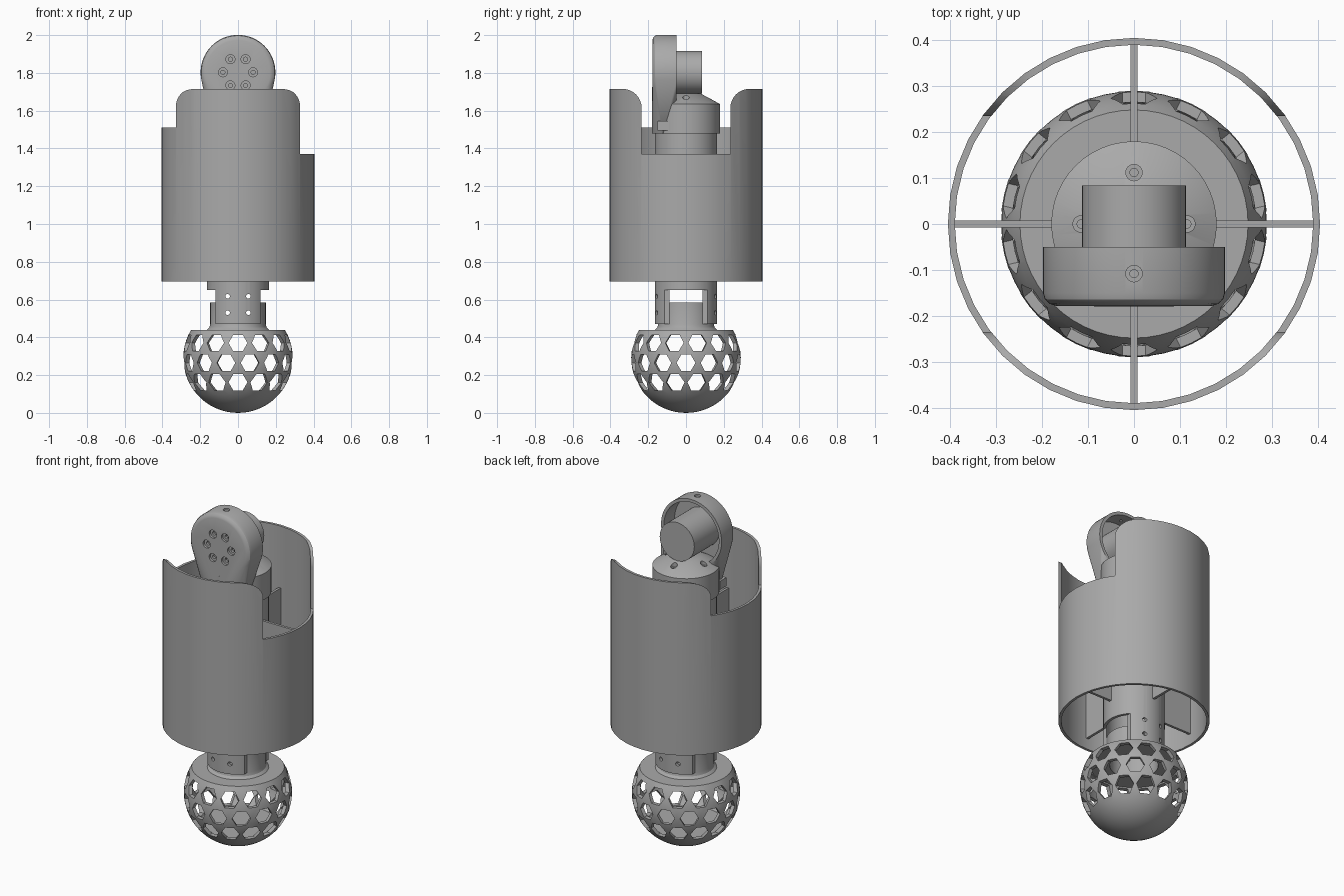
import bpy, bmesh, math
from math import sin, cos, pi, sqrt
from mathutils import Matrix, Vector

old = bpy.data.objects.get("Cube")
if old:
    bpy.data.objects.remove(old, do_unlink=True)

grey = bpy.data.materials.new("plain_grey")
grey.use_nodes = True
grey.diffuse_color = (0.4, 0.4, 0.4, 1)
grey.node_tree.nodes["Principled BSDF"].inputs["Base Color"].default_value = (0.4, 0.4, 0.4, 1)


def make(name, bm):
    bmesh.ops.recalc_face_normals(bm, faces=bm.faces)
    mesh = bpy.data.meshes.new(name)
    bm.to_mesh(mesh)
    bm.free()
    mesh.materials.append(grey)
    ob = bpy.data.objects.new(name, mesh)
    bpy.context.collection.objects.link(ob)
    return ob


def lathe(name, profile, seg=48):
    """Closed (radius, z) loop turned about z."""
    bm = bmesh.new()
    rings = []
    for r, z in profile:
        if r < 1e-5:
            rings.append([bm.verts.new((0, 0, z))] * seg)
        else:
            rings.append([bm.verts.new((r * cos(2 * pi * i / seg), r * sin(2 * pi * i / seg), z))
                          for i in range(seg)])
    for a, b in zip(rings, rings[1:] + rings[:1]):
        for i in range(seg):
            j = (i + 1) % seg
            vs = list(dict.fromkeys((a[i], a[j], b[j], b[i])))
            if len(vs) > 2:
                bm.faces.new(vs)
    return make(name, bm)


def add_rod(bm, start, end, r, seg=16, spin=0.0):
    a, b = Vector(start), Vector(end)
    m = Matrix.Translation((a + b) / 2) @ (b - a).to_track_quat('Z', 'Y').to_matrix().to_4x4()
    bmesh.ops.create_cone(bm, cap_ends=True, segments=seg, radius1=r, radius2=r,
                          depth=(b - a).length, matrix=m @ Matrix.Rotation(spin, 4, 'Z'))


def add_box(bm, lo, hi):
    lo, hi = Vector(lo), Vector(hi)
    bmesh.ops.create_cube(bm, size=1, matrix=Matrix.Translation((lo + hi) / 2)
                          @ Matrix.Diagonal((*(hi - lo), 1)))


def cut(ob, bm):
    """Subtract the cutter from the part and discard it."""
    cutter = make("cutter", bm)
    cutter.hide_render = True
    mod = ob.modifiers.new("cut", 'BOOLEAN')
    mod.operation, mod.solver, mod.object = 'DIFFERENCE', 'EXACT', cutter
    mod.use_self = True
    bpy.context.view_layer.objects.active = ob
    bpy.ops.object.modifier_apply(modifier=mod.name)
    bpy.data.objects.remove(cutter, do_unlink=True)


# Outer sleeve, notched on both sides with rounded shoulders
sleeve = lathe("outer_sleeve", [(0.405, 0.695), (0.405, 1.715), (0.39, 1.715), (0.39, 0.695)], 40)
for side, floor in ((1, 1.37), (-1, 1.51)):
    arc = [(0.335 - 0.1 * cos(t * pi / 16), 1.615 + 0.1 * sin(t * pi / 16)) for t in range(9)]
    half = [(0.235, floor)] + arc + [(0.335, 1.8)]
    outline = half + [(-y, z) for y, z in reversed(half)]
    bm = bmesh.new()
    face = bm.faces.new([bm.verts.new((side * 0.1, y, z)) for y, z in outline])
    ext = bmesh.ops.extrude_face_region(bm, geom=[face])
    bmesh.ops.translate(bm, vec=(side * 0.4, 0, 0),
                        verts=[v for v in ext["geom"] if isinstance(v, bmesh.types.BMVert)])
    cut(sleeve, bm)

# Four fins joining the sleeve to the inner tube
bm = bmesh.new()
for s in (-1, 1):
    for lo, hi in (((0.155, -0.0075), (0.395, 0.0075)), ((-0.0075, 0.155), (0.0075, 0.395))):
        a = (min(s * lo[0], s * hi[0]), min(s * lo[1], s * hi[1]), 0.76)
        b = (max(s * lo[0], s * hi[0]), max(s * lo[1], s * hi[1]), 1.35)
        add_box(bm, a, b)
make("support_fins", bm)

# Inner tube with two prongs at the bottom
tube = lathe("inner_tube", [(0.165, 0.47), (0.165, 1.49), (0.149, 1.49), (0.149, 0.47)])
bm = bmesh.new()
add_box(bm, (0.12, -0.3, 0.4), (0.3, 0.3, 0.65))
add_box(bm, (-0.3, -0.3, 0.4), (-0.12, 0.3, 0.65))
cut(tube, bm)


def bolt_holes():
    bm = bmesh.new()
    for x in (-0.055, 0.055):
        for z in (0.53, 0.617):
            add_rod(bm, (x, -0.3, z), (x, 0.3, z), 0.012)
    return bm


cut(tube, bolt_holes())

# Hollow ball with a socket collar on top
R, C, T = 0.29, 0.29, 0.022
top, N = math.asin(0.15 / R), 20
outer = [(R * cos(a), C + R * sin(a)) for a in [-pi / 2 + (top + pi / 2) * i / N for i in range(N + 1)]]
outer[0] = (0, 0)
r = R - T
low, high = math.asin((0.115 - C) / r), math.asin((0.42 - C) / r)
inner = [(r * cos(a), C + r * sin(a)) for a in [high + (low - high) * i / N for i in range(N + 1)]]
collar = [(0.165, 0.44), (0.152, 0.452), (0.147, 0.47), (0.147, 0.585), (0.13, 0.585), (0.13, 0.42)]
ball = lathe("perforated_ball", outer + collar + inner + [(0, 0.115)], 56)
cut(ball, bolt_holes())
bm = bmesh.new()
for row, z in enumerate((0.37, 0.265, 0.162)):
    for k in range(14):
        a = -pi / 2 + (k + 0.5 * (row % 2)) * 2 * pi / 14
        d = Vector((cos(a), sin(a), 0))
        start, end = d * 0.19 + Vector((0, 0, z)), d * 0.33 + Vector((0, 0, z))
        side = Vector((-sin(a), cos(a), 0))
        ring = [side * 0.05 * cos(i * pi / 3) + Vector((0, 0, 0.05 * sin(i * pi / 3))) for i in range(6)]
        va = [bm.verts.new(start + p) for p in ring]
        vb = [bm.verts.new(end + p) for p in ring]
        bm.faces.new(va[::-1])
        bm.faces.new(vb)
        for i in range(6):
            bm.faces.new((va[i], va[(i + 1) % 6], vb[(i + 1) % 6], vb[i]))
cut(ball, bm)

# Elbow base: round collar with a conical roof and screw holes
base = lathe("elbow_base", [(0, 1.48), (0.18, 1.48), (0.18, 1.635), (0.08, 1.69), (0, 1.69)])
bm = bmesh.new()
for x, y in ((0.115, 0), (-0.115, 0), (0, 0.112)):
    add_rod(bm, (x, y, 1.655), (x, y, 1.75), 0.018)
    add_rod(bm, (x, y, 1.6), (x, y, 1.656), 0.009)
cut(base, bm)

# Elbow head: round cup blended down into the front of the base
HZ = 1.803
bm = bmesh.new()
for y, rad in ((-0.178, 0.17), (-0.174, 0.183), (-0.164, 0.194), (-0.15, 0.198), (-0.05, 0.198)):
    for i in range(64):
        a = 2 * pi * i / 64
        bm.verts.new((rad * cos(a), y, HZ + rad * sin(a)))
for z in (1.48, 1.51):
    for i in range(17):
        a = -pi / 2 + (i / 8 - 1) * math.radians(48)
        bm.verts.new((0.18 * cos(a), 0.18 * sin(a), z))
hull = bmesh.ops.convex_hull(bm, input=bm.verts)
bmesh.ops.delete(bm, geom=[v for v in bm.verts if not v.link_faces], context='VERTS')
bmesh.ops.dissolve_limit(bm, angle_limit=0.01, verts=bm.verts, edges=bm.edges)
head = make("elbow_head", bm)
bm = bmesh.new()
add_rod(bm, (0, -0.15, HZ), (0, 0.1, HZ), 0.18, 64)
cut(head, bm)
bm = bmesh.new()
for k in range(6):
    x, z = 0.08 * cos(k * pi / 3), HZ + 0.08 * sin(k * pi / 3)
    add_rod(bm, (x, -0.2, z), (x, -0.165, z), 0.024)
    add_rod(bm, (x, -0.166, z), (x, -0.14, z), 0.011)
add_rod(bm, (0, -0.108, 1.99), (0, -0.108, 2.05), 0.018)
add_rod(bm, (0, -0.108, 1.95), (0, -0.108, 1.991), 0.009)
cut(head, bm)

# Motor can inside the head
bm = bmesh.new()
add_rod(bm, (0, -0.149, HZ), (0, 0.084, HZ), 0.113, 48)
make("motor_can", bm)

# Small locking tab on each side of the base
bm = bmesh.new()
for s in (-1, 1):
    add_box(bm, (s * 0.14 - 0.02, -0.15, 1.495), (s * 0.14 + 0.02, -0.09, 1.545))
make("locking_tabs", bm)

# Smooth curved walls, keep edges sharp
for ob in bpy.context.scene.objects:
    ob.select_set(ob.type == 'MESH')
bpy.context.view_layer.objects.active = sleeve
bpy.ops.object.shade_smooth_by_angle(angle=math.radians(30))
